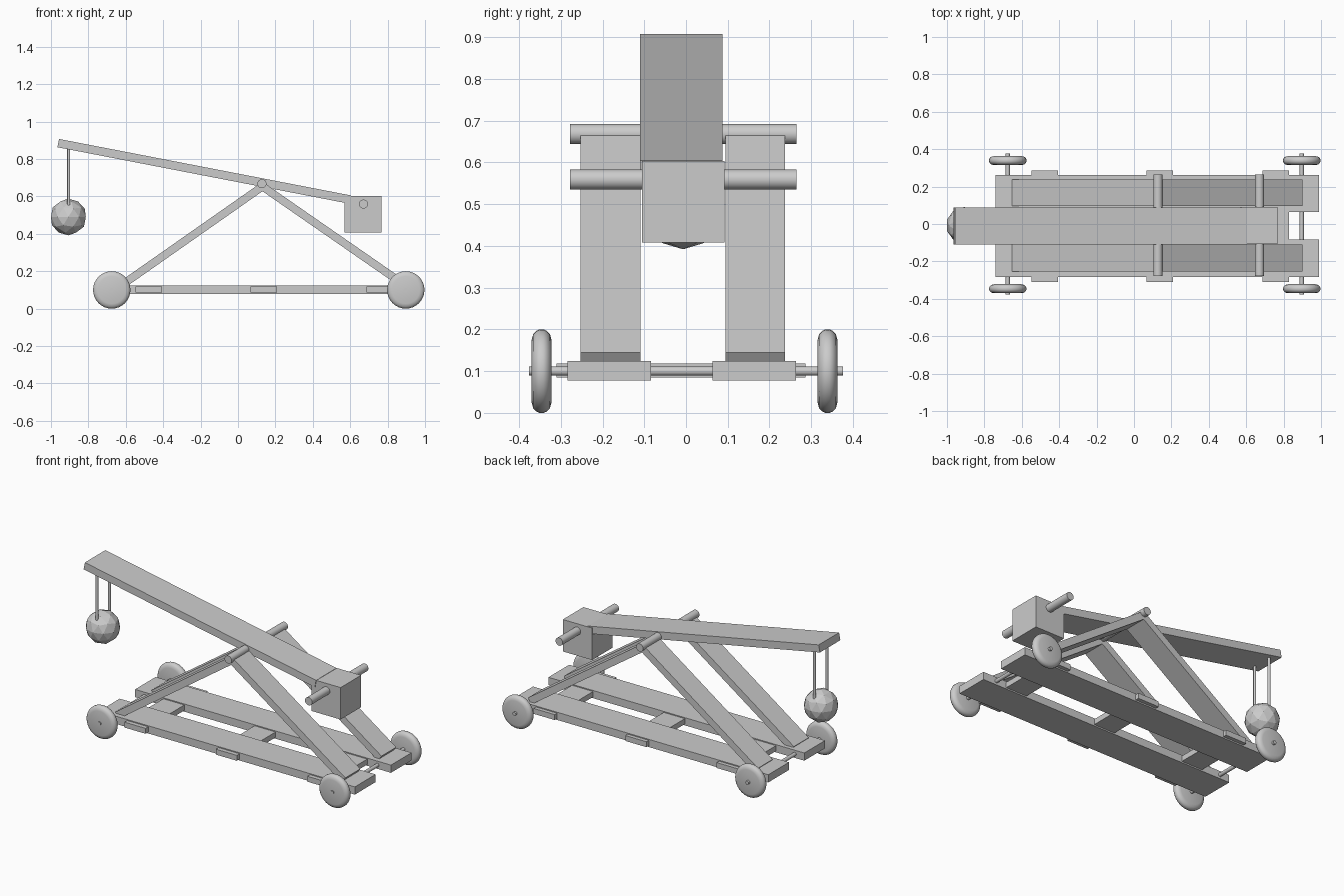
import bpy, bmesh, math
from mathutils import Matrix, Vector

if "Cube" in bpy.data.objects:
    bpy.data.objects.remove(bpy.data.objects["Cube"])


def make(name, bm, smooth=False):
    bmesh.ops.recalc_face_normals(bm, faces=bm.faces)
    me = bpy.data.meshes.new(name)
    bm.to_mesh(me)
    bm.free()
    ob = bpy.data.objects.new(name, me)
    bpy.context.collection.objects.link(ob)
    if smooth:
        bpy.ops.object.select_all(action='DESELECT')
        ob.select_set(True)
        bpy.context.view_layer.objects.active = ob
        bpy.ops.object.shade_smooth_by_angle(angle=math.radians(35))
    return ob


def box(name, x, y, z):
    bm = bmesh.new()
    bmesh.ops.create_cube(bm, size=1)
    for v in bm.verts:
        v.co = [(a + b) / 2 + c * (b - a) for (a, b), c in zip((x, y, z), v.co)]
    return make(name, bm)


def plank(name, p, q, thick, y):
    """Plank whose centre line runs from p to q in the xz plane."""
    d = Vector(q) - Vector(p)
    ob = box(name, (0, d.length), y, (-thick / 2, thick / 2))
    ob.location = (p[0], 0, p[1])
    ob.rotation_euler.y = -math.atan2(d.y, d.x)
    return ob


def rod(name, p, q, r, sides=32):
    p, q = Vector(p), Vector(q)
    d = q - p
    bm = bmesh.new()
    bmesh.ops.create_cone(bm, cap_ends=True, segments=sides, radius1=r, radius2=r, depth=d.length)
    rot = Vector((0, 0, 1)).rotation_difference(d).to_matrix().to_4x4()
    bm.transform(Matrix.Translation((p + q) / 2) @ rot)
    return make(name, bm, True)


def wheel(name, x, y):
    half = [(0, .024), (.074, .024), (.089, .020), (.097, .012), (.1, .005)]
    prof = half + [(r, -t) for r, t in reversed(half)]
    bm = bmesh.new()
    vs = [bm.verts.new((r, t, 0)) for r, t in prof]
    es = [bm.edges.new(e) for e in zip(vs, vs[1:])]
    bmesh.ops.spin(bm, geom=vs + es, cent=(0, 0, 0), axis=(0, 1, 0), angle=2 * math.pi, steps=32)
    bmesh.ops.remove_doubles(bm, verts=bm.verts, dist=1e-5)
    ob = make(name, bm, True)
    ob.location = (x, y, .1)


# Base rails and A-frame braces on each side
for side, rail_y, brace_y in (("front", (-.284, -.084), (-.253, -.109)),
                              ("back", (.064, .263), (.095, .237))):
    box(side + "_rail", (-.74, .988), rail_y, (.077, .124))
    plank(side + "_left_brace", (-.64, .113), (.135, .656), .042, brace_y)
    plank(side + "_right_brace", (.89, .127), (.125, .657), .042, brace_y)

# Cross boards let into the rails
for i, x in enumerate((-.478, .138, .757)):
    box(f"cross_board_{i + 1}", (x - .071, x + .071), (-.31, .286), (.085, .118))

# Axles and wheels
for end, x in (("left", -.675), ("right", .897)):
    rod(end + "_axle", (x, -.376, .1), (x, .376, .1), .011)
    wheel(end + "_front_wheel", x, -.346)
    wheel(end + "_back_wheel", x, .339)

# Pivot pin and counterweight pin
for name, x, z in (("pivot_pin", .128, .668), ("weight_pin", .671, .559)):
    rod(name, (x, -.278, z), (x, .265, z), .024)

# Throwing arm and counterweight
plank("throwing_arm", (-.961, .885), (.6, .583), .045, (-.11, .087))
box("counterweight", (.57, .767), (-.106, .092), (.408, .603))

# Hanging ball on two ropes
for side, y in (("front", -.067), ("back", .053)):
    rod(side + "_rope", (-.905, y, .53), (-.905, y, .87), .008, 16)
bm = bmesh.new()
bmesh.ops.create_icosphere(bm, subdivisions=2, radius=.098)
make("hanging_ball", bm).location = (-.907, -.007, .49)
